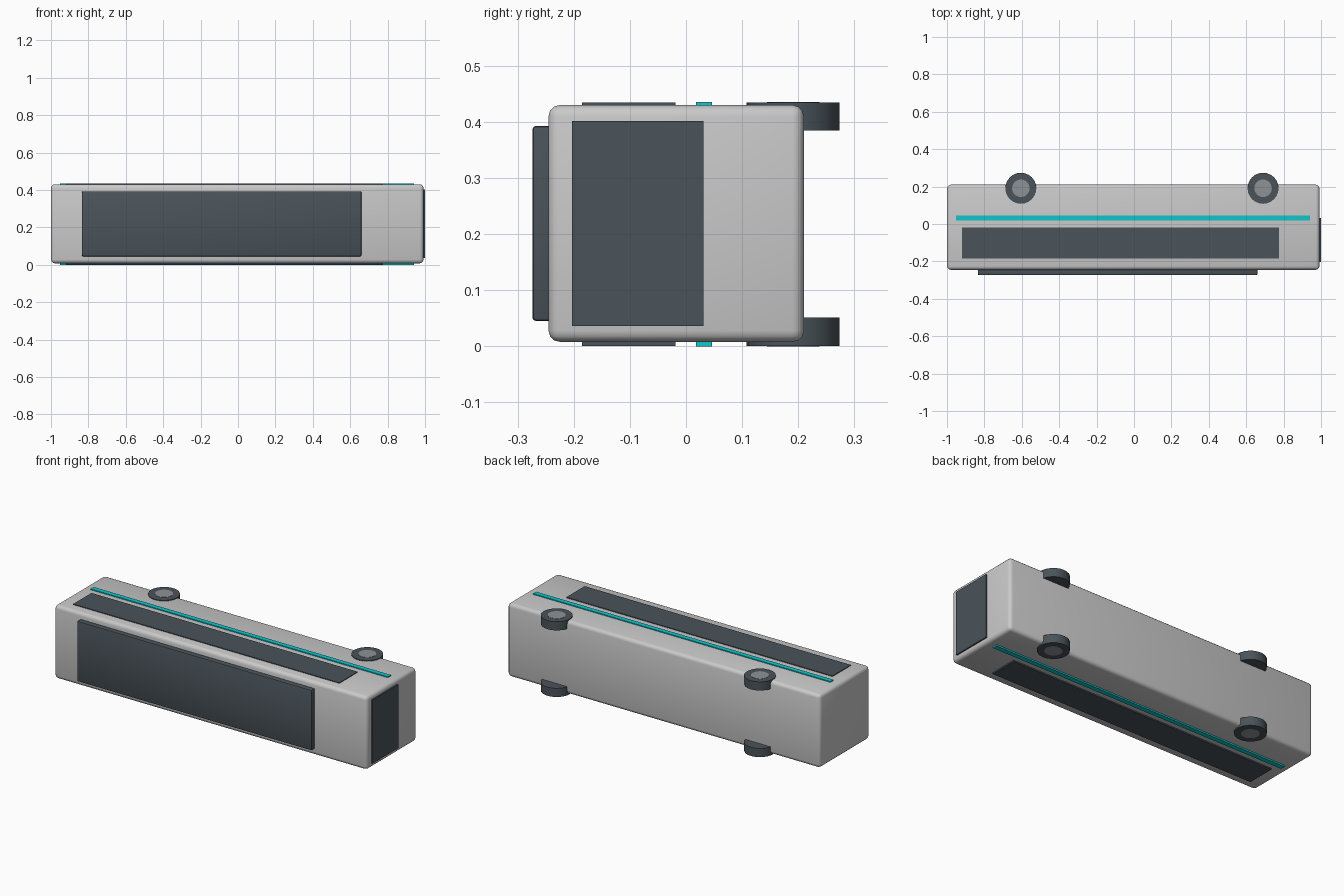
import bpy, math

if "Cube" in bpy.data.objects:
    bpy.data.objects.remove(bpy.data.objects["Cube"])


def mat(name, rgb):
    m = bpy.data.materials.new(name)
    m.diffuse_color = (*rgb, 1)
    m.use_nodes = True
    m.node_tree.nodes["Principled BSDF"].inputs["Base Color"].default_value = m.diffuse_color
    return m


GREY = mat("body grey", (0.59, 0.59, 0.59))
DARK = mat("dark slate", (0.068, 0.087, 0.102))
TEAL = mat("teal", (0.005, 0.56, 0.59))
HUB = mat("hub grey", (0.27, 0.29, 0.30))


def box(name, lo, hi, m, bevel=0, segments=2):
    bpy.ops.mesh.primitive_cube_add(size=1, location=[(a + b) / 2 for a, b in zip(lo, hi)])
    o = bpy.context.object
    o.name = name
    o.scale = [b - a for a, b in zip(lo, hi)]
    bpy.ops.object.transform_apply(location=False, rotation=False, scale=True)
    o.data.materials.append(m)
    if bevel:
        mod = o.modifiers.new("bevel", 'BEVEL')
        mod.width = bevel
        mod.segments = segments
        bpy.ops.object.modifier_apply(modifier=mod.name)
        bpy.ops.object.shade_smooth_by_angle(angle=math.radians(40))
    return o


def disc(name, x, y, z0, z1, r, m):
    bpy.ops.mesh.primitive_cylinder_add(vertices=24, radius=r, depth=z1 - z0,
                                        location=(x, y, (z0 + z1) / 2))
    o = bpy.context.object
    o.name = name
    o.data.materials.append(m)
    bpy.ops.object.shade_smooth_by_angle(angle=math.radians(30))


# Bus body lying on its side: roof towards -y, underside towards +y
box("body", (-1.0, -0.245, 0.008), (0.992, 0.21, 0.43), GREY, 0.02, 3)
# Roof unit and windscreen
box("roof_unit", (-0.835, -0.274, 0.045), (0.66, -0.235, 0.393), DARK, 0.007)
box("windscreen", (0.991, -0.203, 0.036), (1.0, 0.031, 0.402), DARK)

# Parts repeated on both flanks
for side, top in (("left", True), ("right", False)):
    def span(depth, out=0.0):
        # z range reaching in from the outer face of this flank
        return (0.4355 - out - depth, 0.4355 - out) if top else (out, out + depth)

    a, b = span(0.0085, 0.001)
    box(side + "_windows", (-0.92, -0.185, a), (0.775, -0.019, b), DARK)
    a, b = span(0.009)
    box(side + "_stripe", (-0.952, 0.018, a), (0.942, 0.046, b), TEAL)
    for end, x in (("rear", -0.605), ("front", 0.69)):
        a, b = span(0.05, 0.001)
        disc(f"{side}_{end}_wheel", x, 0.191, a, b, 0.083, DARK)
        a, b = span(0.009)
        disc(f"{side}_{end}_hub", x, 0.191, a, b, 0.047, HUB)
